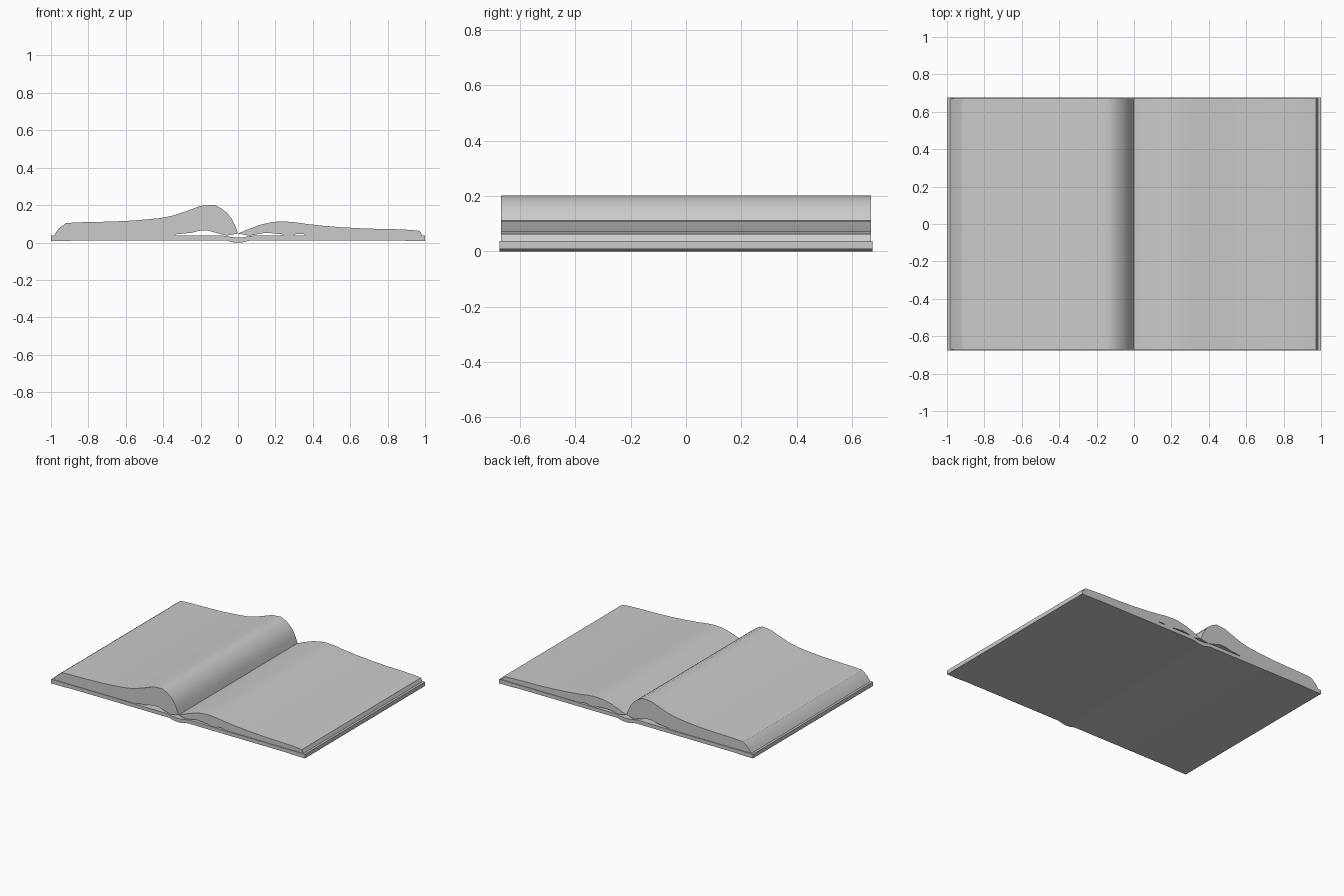
import bpy, bmesh, math

if "Cube" in bpy.data.objects:
    bpy.data.objects.remove(bpy.data.objects["Cube"])


def extrude_profile(name, pts, half_depth):
    """Closed x-z profile extruded symmetrically along y."""
    bm = bmesh.new()
    face = bm.faces.new([bm.verts.new((x, -half_depth, z)) for x, z in pts])
    ext = bmesh.ops.extrude_face_region(bm, geom=[face], use_keep_orig=True)
    new = [v for v in ext["geom"] if isinstance(v, bmesh.types.BMVert)]
    bmesh.ops.translate(bm, verts=new, vec=(0, 2 * half_depth, 0))
    bmesh.ops.recalc_face_normals(bm, faces=bm.faces[:])
    mesh = bpy.data.meshes.new(name)
    bm.to_mesh(mesh)
    bm.free()
    obj = bpy.data.objects.new(name, mesh)
    bpy.context.collection.objects.link(obj)
    bpy.ops.object.select_all(action='DESELECT')
    obj.select_set(True)
    bpy.context.view_layer.objects.active = obj
    bpy.ops.object.shade_smooth_by_angle(angle=math.radians(32))
    return obj


# cover: two flat boards with a dipped spine, mirrored across x = 0
half_bottom = [(0.02, 0.0), (0.07, 0.012), (0.85, 0.012), (0.9, 0.009), (1.0, 0.009)]
half_top = [(1.0, 0.038), (0.09, 0.038), (0.05, 0.032), (0.02, 0.027)]
right = half_bottom + half_top
left = [(-x, z) for x, z in reversed(right)]
extrude_profile("cover", right + left, 0.675)

# left page stack: tall roll beside the gutter, sloped outer edge
left_top = [(0.0, 0.048), (-0.015, 0.09), (-0.035, 0.13), (-0.06, 0.16), (-0.09, 0.183),
            (-0.13, 0.202), (-0.2, 0.196), (-0.27, 0.17), (-0.34, 0.146), (-0.4, 0.133),
            (-0.48, 0.124), (-0.6, 0.115), (-0.72, 0.111), (-0.85, 0.108), (-0.92, 0.104),
            (-0.96, 0.073), (-0.985, 0.036)]
left_bottom = [(-0.34, 0.036), (-0.33, 0.044), (-0.25, 0.052), (-0.2, 0.064), (-0.16, 0.064),
               (-0.11, 0.05), (-0.06, 0.037)]
extrude_profile("left_pages", left_top + left_bottom, 0.67)

# right page stack: lower swell tapering to the outer edge
right_top = [(0.0, 0.048), (0.06, 0.073), (0.12, 0.095), (0.18, 0.109), (0.23, 0.113),
             (0.29, 0.11), (0.36, 0.1), (0.45, 0.09), (0.56, 0.081), (0.7, 0.074),
             (0.82, 0.072), (0.93, 0.067), (0.972, 0.062), (0.985, 0.036)]
right_bottom = [(0.36, 0.036), (0.35, 0.046), (0.31, 0.046), (0.29, 0.036), (0.25, 0.036),
                (0.23, 0.045), (0.15, 0.052), (0.11, 0.046), (0.06, 0.036)]
extrude_profile("right_pages", right_top + right_bottom, 0.67)
